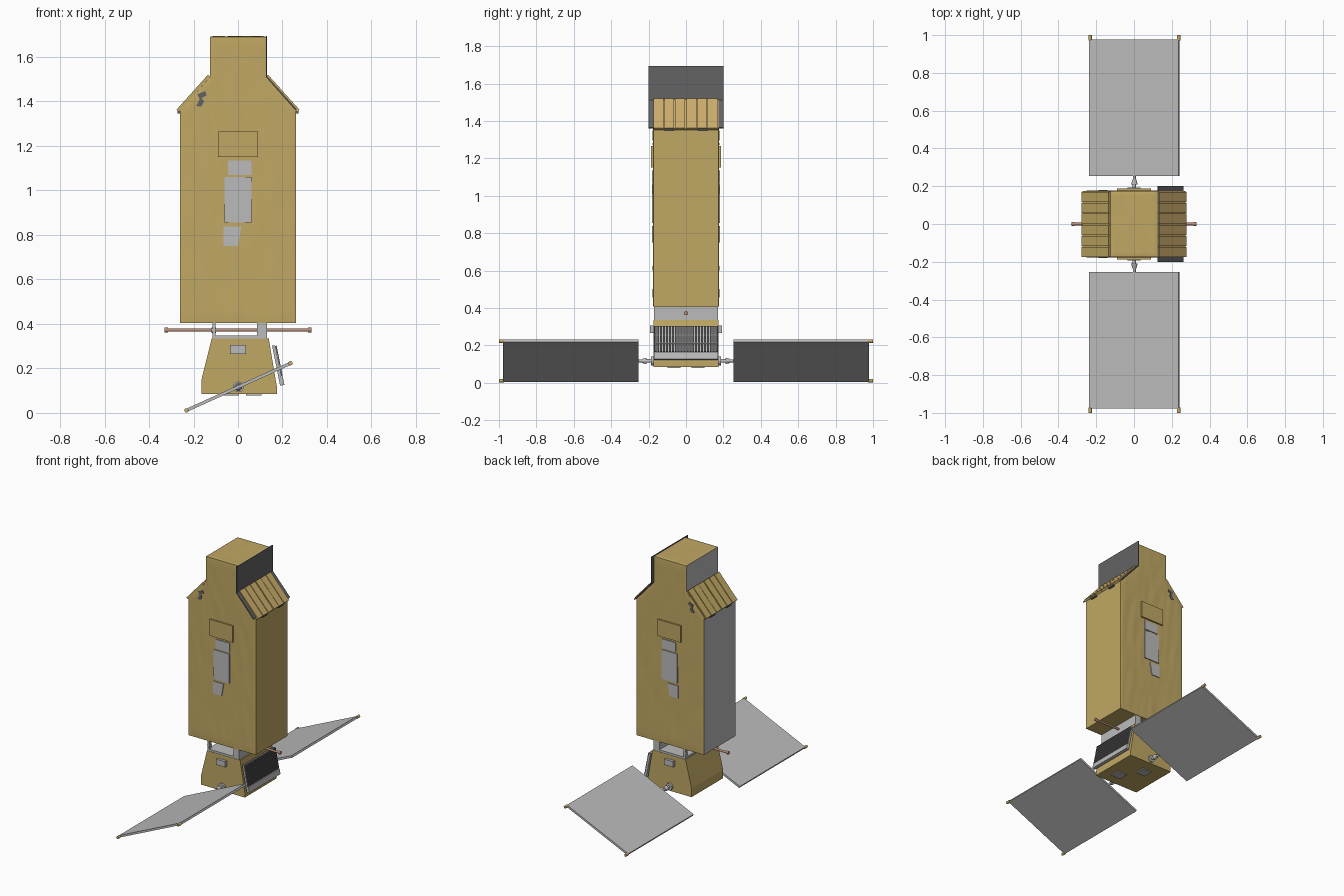
import bpy, bmesh, math
from mathutils import Vector, Matrix, noise

if "Cube" in bpy.data.objects:
    bpy.data.objects.remove(bpy.data.objects["Cube"])


def material(name, rgb):
    m = bpy.data.materials.new(name)
    m.diffuse_color = (*rgb, 1)
    m.use_nodes = True
    m.node_tree.nodes["Principled BSDF"].inputs["Base Color"].default_value = m.diffuse_color
    return m


GOLD = material("gold foil", (0.53, 0.39, 0.125))
AMBER = material("amber foil", (0.60, 0.42, 0.15))
GREY = material("light grey", (0.50, 0.50, 0.50))
DARK = material("dark grey", (0.125, 0.125, 0.13))
COPPER = material("copper", (0.47, 0.27, 0.18))


def finish(name, bm, *mats, smooth=False):
    me = bpy.data.meshes.new(name)
    bmesh.ops.recalc_face_normals(bm, faces=bm.faces)
    for f in bm.faces:
        f.smooth = smooth
    bm.to_mesh(me)
    bm.free()
    ob = bpy.data.objects.new(name, me)
    bpy.context.collection.objects.link(ob)
    for m in mats:
        me.materials.append(m)
    return ob


def prism(name, pts, y0, y1, *mats, rule=None):
    """Extrude an x-z outline along y; rule picks a material by face normal."""
    bm = bmesh.new()
    a = [bm.verts.new((x, y0, z)) for x, z in pts]
    b = [bm.verts.new((x, y1, z)) for x, z in pts]
    bm.faces.new(a)
    bm.faces.new(b[::-1])
    for i in range(len(pts)):
        j = (i + 1) % len(pts)
        bm.faces.new((a[i], b[i], b[j], a[j]))
    bmesh.ops.recalc_face_normals(bm, faces=bm.faces)
    if rule:
        bm.normal_update()
        for f in bm.faces:
            f.material_index = rule(f.normal)
    return finish(name, bm, *mats)


def box(name, x0, x1, y0, y1, z0, z1, mat):
    return prism(name, [(x0, z0), (x1, z0), (x1, z1), (x0, z1)], y0, y1, mat)


def rod(name, p, q, r1, mat, r2=None, n=12):
    p, q = Vector(p), Vector(q)
    bm = bmesh.new()
    turn = (q - p).to_track_quat('Z', 'Y').to_matrix().to_4x4()
    bmesh.ops.create_cone(bm, cap_ends=True, segments=n, radius1=r1,
                          radius2=r1 if r2 is None else r2, depth=(q - p).length,
                          matrix=Matrix.Translation((p + q) / 2) @ turn)
    ob = finish(name, bm, mat)
    return ob


def foil(name, pts, to_world, step_u, step_v, amp, mat):
    """Crinkled sheet over a flat outline; to_world maps (u, v, height)."""
    bm = bmesh.new()
    bm.faces.new([bm.verts.new((u, v, 0)) for u, v in pts])
    for axis, step in ((0, step_u), (1, step_v)):
        vals = [p[axis] for p in pts]
        c = min(vals) + step
        while c < max(vals) - step / 2:
            co = Vector((0, 0, 0))
            no = Vector((0, 0, 0))
            co[axis], no[axis] = c, 1
            bmesh.ops.bisect_plane(bm, geom=bm.verts[:] + bm.edges[:] + bm.faces[:],
                                   plane_co=co, plane_no=no)
            c += step
    for v in bm.verts:
        u, w = v.co.x, v.co.y
        h = 0.0 if v.is_boundary else amp * (0.5 + 0.5 * noise.noise(
            Vector((u * 22 + w * 3, w * 6, 3.1))))
        v.co = to_world(u, w, h)
    return finish(name, bm, mat, smooth=True)


# Main body with shoulders and neck; the -x walls are bare grey
outline = [(-0.26, 0.405), (0.26, 0.405), (0.26, 1.36), (0.125, 1.51),
           (0.125, 1.69), (-0.125, 1.69), (-0.125, 1.51), (-0.26, 1.36)]
prism("main_body", outline, -0.174, 0.174, GOLD, GREY,
      rule=lambda n: 1 if n.x < -0.9 else 0)
for s, side in ((-1, "front"), (1, "back")):
    foil(side + "_foil", outline, lambda u, v, h, s=s: Vector((u, s * (0.1745 + h), v)),
         0.0125, 0.03, 0.004, GOLD)
foil("top_foil", [(-0.125, -0.174), (0.125, -0.174), (0.125, 0.174), (-0.125, 0.174)],
     lambda u, v, h: Vector((u, v, 1.6905 + h)), 0.0125, 0.0125, 0.005, GOLD)

# Dark radiator plate on the +x neck and under the +x shoulder cover
prism("neck_radiator", [(0.125, 1.51), (0.131, 1.513), (0.131, 1.695), (0.125, 1.695)],
      -0.2, 0.2, DARK)
prism("shoulder_radiator", [(0.125, 1.51), (0.131, 1.513), (0.263, 1.366), (0.258, 1.36)],
      -0.2, 0.2, DARK)

# Shoulder covers: overlapping strips running down the slope, with edge clips
for sx, side in ((1, "right"), (-1, "left")):
    prism(side + "_shoulder_base", [(sx * x, z) for x, z in
          ((0.125, 1.511), (0.13, 1.515), (0.272, 1.357), (0.266, 1.352))],
          -0.174, 0.174, AMBER if sx > 0 else GOLD)
    for i in range(6):
        y = -0.174 + 0.058 * i + (0.003 if i == 3 else 0)
        lift = 0.005
        prism(side + "_shoulder_strip", [(sx * x, z) for x, z in
              ((0.13, 1.515), (0.13 + lift, 1.515 + lift), (0.272 + lift, 1.357 + lift),
               (0.272, 1.357))], y, y + 0.053, AMBER if sx > 0 else GOLD)
    for y in (-0.09, 0.09):
        box(side + "_shoulder_clip", sx * 0.26, sx * 0.272, y - 0.025, y + 0.025,
            1.345, 1.357, DARK)

# Plates on the front and back, mirrored across y
for s, side in ((-1, "front"), (1, "back")):
    def plate(name, pts, depth, mat, s=s, side=side):
        prism(side + name, pts, s * 0.172, s * depth, mat)

    def rect(x0, x1, z0, z1):
        return [(x0, z0), (x1, z0), (x1, z1), (x0, z1)]

    plate("_access_box", rect(-0.09, 0.09, 1.15, 1.265), 0.187, GOLD)
    plate("_upper_plate", rect(-0.045, 0.06, 1.07, 1.135), 0.182, GREY)
    plate("_middle_plate", rect(-0.06, 0.06, 0.855, 1.06), 0.183, GREY)
    plate("_lower_plate", [(-0.065, 0.75), (0, 0.75), (0.015, 0.838), (-0.065, 0.838)],
          0.182, GREY)
    plate("_torn_patch", [(-0.188, 1.38), (-0.165, 1.376), (-0.152, 1.40), (-0.163, 1.415),
                          (-0.14, 1.428), (-0.148, 1.447), (-0.182, 1.432),
                          (-0.172, 1.41)], 0.1795, DARK)
    plate("_base_unit", rect(-0.035, 0.035, 0.265, 0.305), 0.192, GREY)

# Tapered base
prism("base", [(-0.165, 0.085), (0.175, 0.085), (0.175, 0.115), (0.138, 0.335),
               (-0.118, 0.335), (-0.165, 0.145)], -0.174, 0.174, GOLD)
for x in (-0.03, 0.07):
    box("bottom_plate", x - 0.035, x + 0.035, -0.1 if x > 0 else 0.03,
        -0.03 if x > 0 else 0.1, 0.078, 0.086, GREY)

# Open frame joining base and body
box("frame_wall", 0.085, 0.13, -0.172, 0.172, 0.335, 0.406, GREY)
box("frame_floor", -0.115, 0.09, -0.172, 0.172, 0.333, 0.348, GREY)
for y in (-0.16, 0.16):
    box("frame_post", -0.115, -0.102, y - 0.012, y + 0.012, 0.34, 0.406, GREY)
    rod("frame_knob", (-0.118, y, 0.372), (-0.098, y, 0.372), 0.012, GREY)

# Crosswise boom with end caps
rod("boom", (-0.325, 0, 0.372), (0.325, 0, 0.372), 0.007, COPPER)
for s in (-1, 1):
    rod("boom_cap", (s * 0.315, 0, 0.372), (s * 0.331, 0, 0.372), 0.011, COPPER)

# Louvred radiator leaning on the +x side of the base
d = Vector((0.036, 0, -0.18))                     # direction down the slope
out = Vector((0.18, 0, 0.036)).normalized()       # outward normal


def lean(name, t0, t1, h0, h1, y0, y1, mat):
    top = Vector((0.153, 0, 0.302))
    pts = [top + d * t + out * h for t, h in ((t0, h0), (t1, h0), (t1, h1), (t0, h1))]
    prism(name, [(p.x, p.z) for p in pts], y0, y1, mat)


lean("radiator_slab", 0, 1, 0, 0.012, -0.172, 0.172, GREY)
lean("radiator_sill", 0.79, 1.0, 0.012, 0.02, -0.172, 0.172, GREY)
for i in range(22):
    y = -0.164 + i * 0.0156
    lean("louvre", 0.02, 0.77, 0.012, 0.02, y - 0.0052, y + 0.0052, DARK)
for t in (0.27, 0.52):
    lean("louvre_rail", t - 0.015, t + 0.015, 0.011, 0.0165, -0.172, 0.172, GREY)

# Tilted solar panels with hinges and corner tips
tilt = math.atan2(0.215, 0.475)
ax = Vector((math.cos(tilt), 0, math.sin(tilt)))
up = Vector((-math.sin(tilt), 0, math.cos(tilt)))
mid = Vector((0.002, 0, 0.117))
for s, side in ((-1, "front"), (1, "back")):
    pts = [mid + ax * a + up * b for a, b in
           ((-0.26, -0.007), (0.26, -0.007), (0.26, 0.007), (-0.26, 0.007))]
    prism(side + "_solar_panel", [(p.x, p.z) for p in pts], s * 0.255, s * 0.978, GREY)
    for a in (-0.257, 0.257):
        c = mid + ax * a
        rod(side + "_panel_tip", c + Vector((0, s * 0.972, 0)), c + Vector((0, s, 0)),
            0.0095, AMBER)
    for y0, y1, r1, r2 in ((0.17, 0.187, 0.024, 0.024), (0.187, 0.215, 0.009, 0.009),
                           (0.21, 0.235, 0.017, 0.011), (0.23, 0.262, 0.008, 0.008)):
        rod(side + "_panel_hinge", mid + Vector((0, s * y0, 0)),
            mid + Vector((0, s * y1, 0)), r1, GREY, r2)
